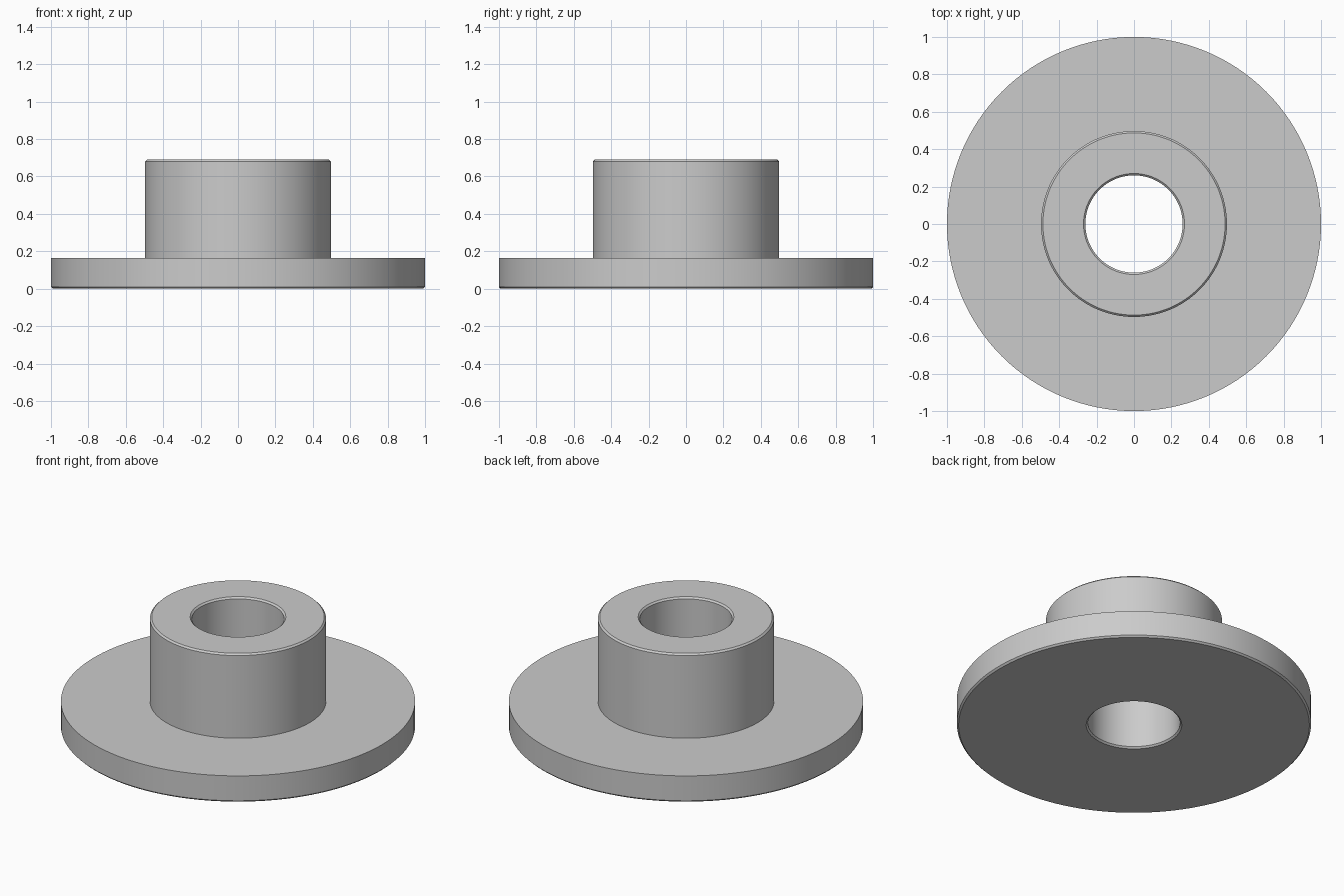
import bpy
import bmesh
from math import pi, radians
from mathutils import Matrix

cube = bpy.data.objects.get("Cube")
if cube:
    bpy.data.objects.remove(cube, do_unlink=True)

grey = bpy.data.materials.new("plain_grey")
grey.use_nodes = True
colour = (0.6, 0.6, 0.6, 1)
grey.diffuse_color = colour
grey.node_tree.nodes["Principled BSDF"].inputs["Base Color"].default_value = colour

FLANGE_R, HUB_R, BORE_R = 1.0, 0.497, 0.26
FLANGE_TOP, HUB_TOP = 0.165, 0.69
C = 0.01  # chamfer width
SEGMENTS = 128

# Closed half-section of flange, hub and bore, counter-clockwise in x and z
profile = [
    (BORE_R + C, 0), (FLANGE_R - C, 0), (FLANGE_R, C),
    (FLANGE_R, FLANGE_TOP), (HUB_R, FLANGE_TOP),
    (HUB_R, HUB_TOP - C), (HUB_R - C, HUB_TOP),
    (BORE_R + C, HUB_TOP), (BORE_R, HUB_TOP - C), (BORE_R, C),
]

# Revolve the section around z
bm = bmesh.new()
rings = []
for i in range(SEGMENTS):
    turn = Matrix.Rotation(2 * pi * i / SEGMENTS, 3, "Z")
    ring = [bm.verts.new((r, 0, z)) for r, z in profile]
    bmesh.ops.rotate(bm, verts=ring, cent=(0, 0, 0), matrix=turn)
    rings.append(ring)
for i, a in enumerate(rings):
    b = rings[(i + 1) % SEGMENTS]
    for j in range(len(profile)):
        k = (j + 1) % len(profile)
        bm.faces.new((a[j], b[j], b[k], a[k]))
bmesh.ops.recalc_face_normals(bm, faces=bm.faces)

mesh = bpy.data.meshes.new("flanged_bushing")
bm.to_mesh(mesh)
bm.free()
mesh.materials.append(grey)
bushing = bpy.data.objects.new("flanged_bushing", mesh)
bpy.context.collection.objects.link(bushing)

# Smooth round walls, crisp chamfers
bpy.ops.object.select_all(action="DESELECT")
bushing.select_set(True)
bpy.context.view_layer.objects.active = bushing
bpy.ops.object.shade_smooth_by_angle(angle=radians(30))
